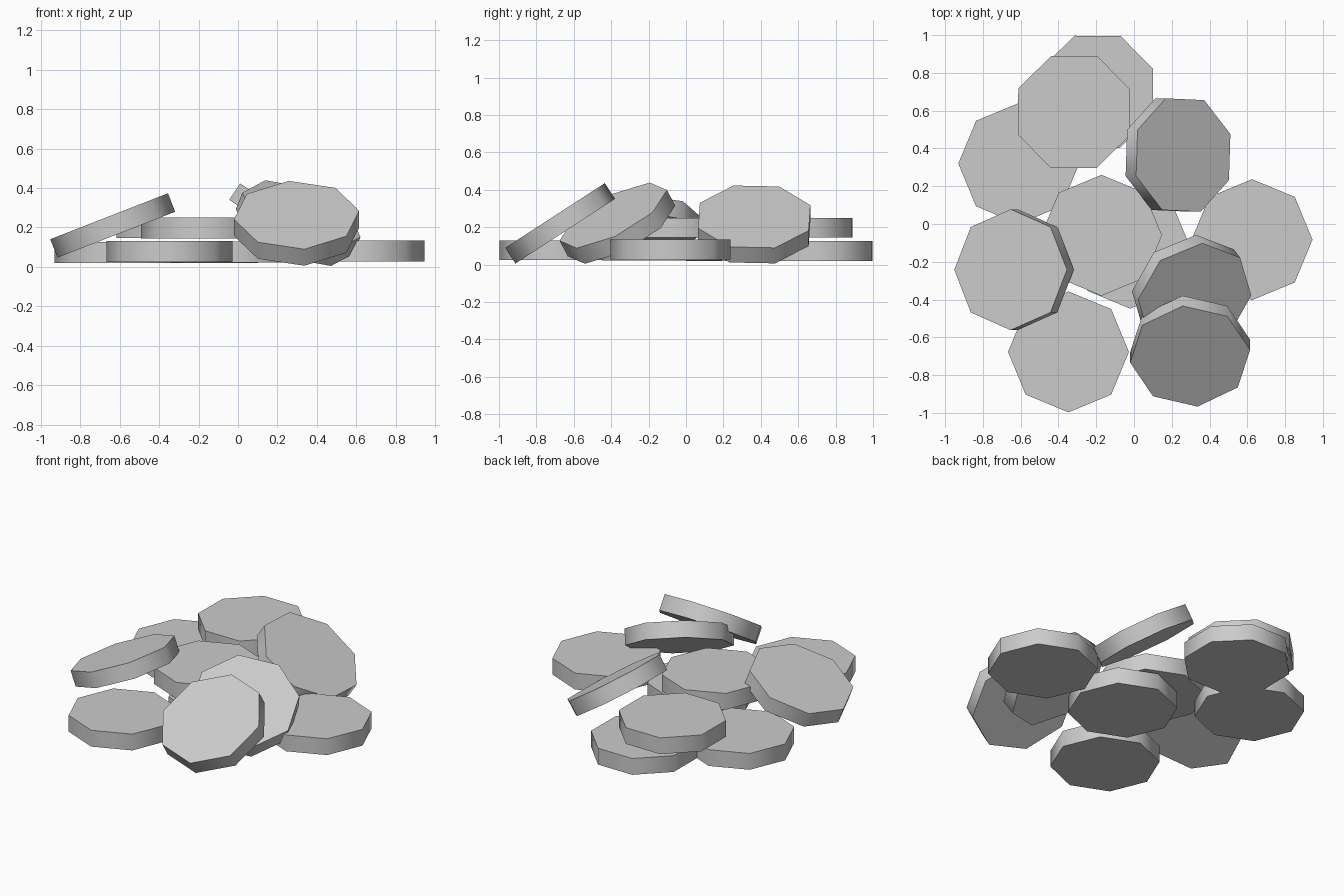
import bpy
from math import radians, cos, sin, pi
from mathutils import Vector, Matrix

if "Cube" in bpy.data.objects:
    bpy.data.objects.remove(bpy.data.objects["Cube"])

R = 0.32        # corner radius of each eight-sided disc
T = 0.105       # disc thickness


def disc(name, centre, turn=0.0, normal=(0, 0, 1), thick=T):
    """Octagonal disc; one corner points along the plan angle 'turn' (degrees)."""
    n = Vector(normal).normalized()
    a = radians(turn)
    d = Vector((cos(a), sin(a), 0))
    d.z = -(n.x * d.x + n.y * d.y) / n.z      # lift the corner onto the tilted plane
    d.normalize()
    e = n.cross(d)
    rot = Matrix((d, e, n)).transposed().to_4x4()
    bpy.ops.mesh.primitive_cylinder_add(vertices=8, radius=R, depth=thick)
    ob = bpy.context.object
    ob.name = name
    # primitive's first corner lies on +y, so turn it onto +x first
    ob.data.transform(Matrix.Rotation(-pi / 2, 4, 'Z'))
    ob.matrix_world = Matrix.Translation(centre) @ rot
    bpy.ops.object.shade_smooth_by_angle(angle=radians(50))
    return ob


def lean(angle, towards):
    """Normal leaning by an angle towards a plan direction, both in degrees."""
    a, t = radians(angle), radians(towards)
    return (sin(a) * cos(t), sin(a) * sin(t), cos(a))


# flat discs on the ground
disc("disc_left_back", (-0.61, 0.32, 0.073))
disc("disc_back", (-0.195, 0.70, 0.073), 22)
disc("disc_right", (0.625, -0.083, 0.081))
disc("disc_front_left", (-0.347, -0.677, 0.078))
disc("disc_middle_low", (-0.02, -0.128, 0.076))

# flat discs on the second layer
disc("disc_back_upper", (-0.318, 0.593, 0.198), 22)
disc("disc_middle_upper", (-0.172, -0.06, 0.197))

# leaning discs
disc("leaning_disc_left", (-0.635, -0.242, 0.21), 0, lean(21.3, 180), 0.1)
disc("leaning_disc_right", (0.233, 0.365, 0.215), 24, lean(33.7, 0), 0.1)
disc("leaning_disc_front_inner", (0.305, -0.367, 0.222), 82, (0.33, -0.44, 0.835), 0.1)
disc("leaning_disc_front_outer", (0.297, -0.673, 0.221), 6, lean(33, -90), 0.1)
